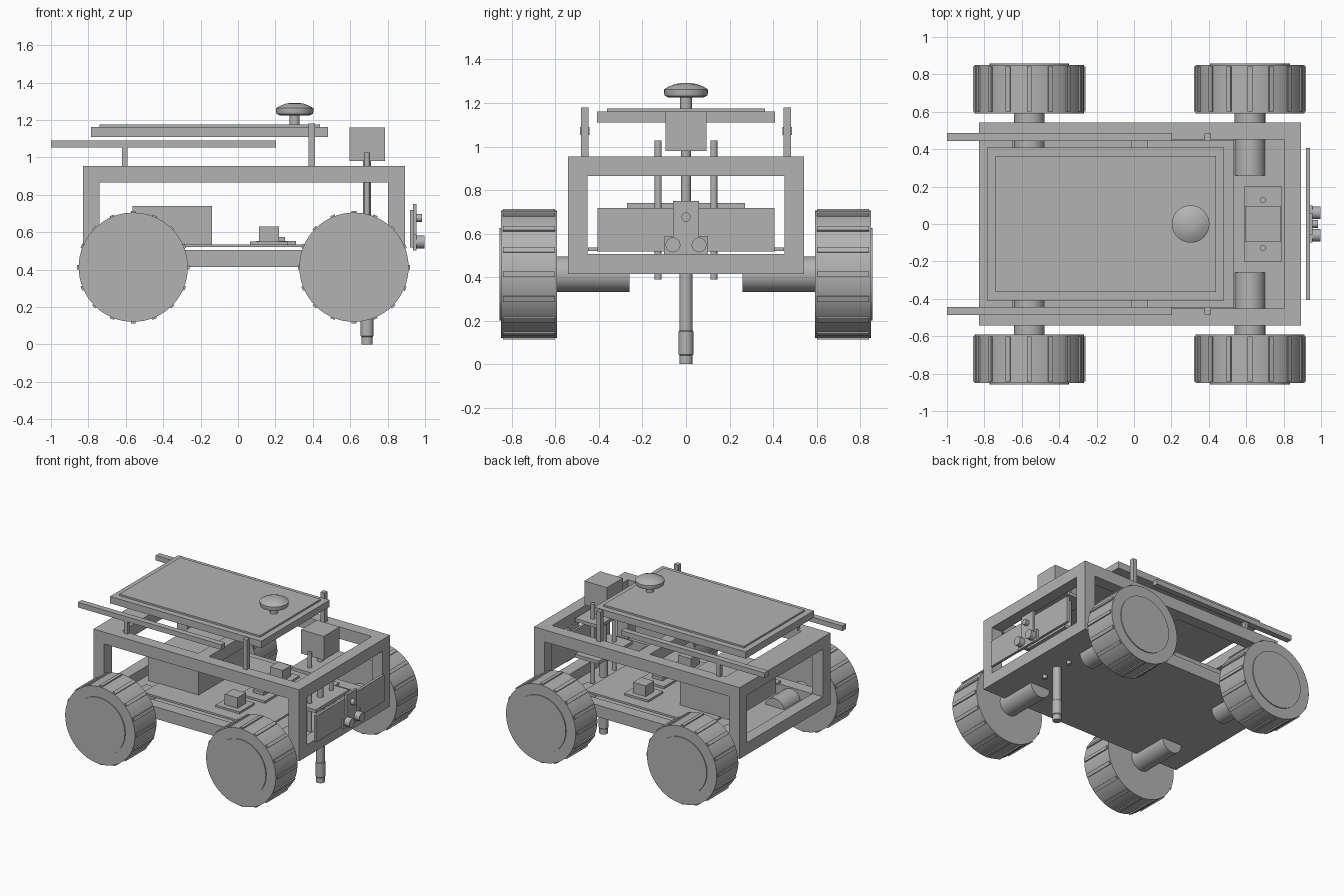
import bpy, bmesh, math
from mathutils import Matrix, Vector

if "Cube" in bpy.data.objects:
    bpy.data.objects.remove(bpy.data.objects["Cube"], do_unlink=True)

grey = bpy.data.materials.new("plain_grey")
grey.diffuse_color = (0.45, 0.45, 0.45, 1)
grey.use_nodes = True
grey.node_tree.nodes["Principled BSDF"].inputs["Base Color"].default_value = (0.45, 0.45, 0.45, 1)


def finish(name, bm, smooth=False):
    bmesh.ops.recalc_face_normals(bm, faces=bm.faces)
    me = bpy.data.meshes.new(name)
    bm.to_mesh(me)
    bm.free()
    me.materials.append(grey)
    ob = bpy.data.objects.new(name, me)
    bpy.context.collection.objects.link(ob)
    if smooth:
        bpy.ops.object.select_all(action='DESELECT')
        bpy.context.view_layer.objects.active = ob
        ob.select_set(True)
        bpy.ops.object.shade_smooth_by_angle(angle=math.radians(30))
    return ob


def add_box(bm, x, y, z):
    """Box from (min, max) pairs."""
    size = Matrix.Diagonal((x[1] - x[0], y[1] - y[0], z[1] - z[0], 1))
    mid = Vector((sum(x) / 2, sum(y) / 2, sum(z) / 2))
    bmesh.ops.create_cube(bm, size=1, matrix=Matrix.Translation(mid) @ size)


def box(name, x, y, z):
    bm = bmesh.new()
    add_box(bm, x, y, z)
    return finish(name, bm)


def lathe(name, origin, axis, profile, n=32):
    """Solid of revolution: profile is (radius, distance along axis)."""
    bm = bmesh.new()
    rot = Vector((0, 0, 1)).rotation_difference(Vector(axis)).to_matrix().to_4x4()
    rings = [[bm.verts.new((r * math.cos(2 * math.pi * i / n), r * math.sin(2 * math.pi * i / n), h))
              for i in range(n)] for r, h in profile]
    for a, b in zip(rings, rings[1:]):
        for i in range(n):
            bm.faces.new((a[i], a[(i + 1) % n], b[(i + 1) % n], b[i]))
    bm.faces.new(rings[0])
    bm.faces.new(rings[-1])
    bm.transform(Matrix.Translation(origin) @ rot)
    return finish(name, bm, True)


def rod(name, origin, axis, r, length):
    return lathe(name, origin, axis, [(r, 0), (r, length)])


# Box frame: twelve square beams, plus two upper crossbars
X0, X1, Y, Z0, Z1, T = -0.83, 0.893, 0.543, 0.415, 0.955, 0.09
bm = bmesh.new()
for z in ((Z0, Z0 + T), (Z1 - T, Z1)):
    for y in ((-Y, -Y + T), (Y - T, Y)):
        add_box(bm, (X0, X1), y, z)
    for x in ((X0, X0 + T), (X1 - T, X1)):
        add_box(bm, x, (-Y + T, Y - T), z)
for x in ((X0, X0 + T), (X1 - T, X1)):
    for y in ((-Y, -Y + T), (Y - T, Y)):
        add_box(bm, x, y, (Z0 + T, Z1 - T))
finish("frame", bm)
for name, x in (("rear_crossbar", -0.695), ("middle_crossbar", 0.03)):
    box(name, (x - 0.045, x + 0.045), (-Y + T, Y - T), (Z1 - T, Z1))

# Floor, equipment deck and battery
box("floor", (X0 + T, X1 - T), (-Y + T, Y - T), (Z0, Z0 + 0.015))
box("deck", (-0.48, 0.535), (-0.45, 0.45), (0.52, 0.535))
box("battery", (-0.565, -0.14), (-0.27, 0.27), (0.53, 0.74))

# Circuit boards with raised parts
for side, s in (("left", 1), ("right", -1)):
    y = 0.27 * s
    box(side + "_board", (0.065, 0.265), (y - 0.09, y + 0.09), (0.535, 0.55))
    box(side + "_module", (0.113, 0.22), (y - 0.05, y + 0.05), (0.55, 0.63))
box("centre_board", (0.10, 0.31), (-0.12, 0.12), (0.535, 0.552))
box("centre_chip", (0.16, 0.25), (-0.05, 0.05), (0.552, 0.575))

# Wheels with tread bars, and their drive cylinders
CZ = 0.413
for end, x in (("front", 0.62), ("rear", -0.56)):
    for side, s in (("left", 1), ("right", -1)):
        name = end + "_" + side
        lathe(name + "_tyre", (x, s * 0.592, CZ), (0, s, 0), [(0.292, 0), (0.292, 0.258)], 64)
        rod(name + "_hub", (x, s * 0.60, CZ), (0, s, 0), 0.213, 0.257)
        rod(name + "_drive", (x, s * 0.26, CZ), (0, s, 0), 0.082, 0.35)
        bm = bmesh.new()
        for i in range(16):
            tmp = bmesh.ops.create_cube(bm, size=1, matrix=Matrix.Translation((x, s * 0.721, CZ))
                                        @ Matrix.Rotation(i * math.pi / 8, 4, 'Y')
                                        @ Matrix.Translation((0.291, 0, 0))
                                        @ Matrix.Diagonal((0.018, 0.24, 0.025, 1)))
        finish(name + "_treads", bm)

# Roof panel with raised face
box("roof_panel", (-0.785, 0.482), (-0.408, 0.408), (1.11, 1.162))
box("roof_panel_face", (-0.74, 0.438), (-0.363, 0.363), (1.162, 1.175))

# Side rails and their uprights
for side, s in (("left", 1), ("right", -1)):
    y = 0.465 * s
    box(side + "_rail", (-1.0, 0.203), (y - 0.022, y + 0.022), (1.052, 1.09))
    box(side + "_rear_upright", (-0.62, -0.59), (y - 0.015, y + 0.015), (0.95, 1.055))
    box(side + "_front_upright", (0.378, 0.412), (y - 0.018, y + 0.018), (0.95, 1.18))

# Domed receiver on the roof
rod("receiver_stem", (0.303, 0, 1.17), (0, 0, 1), 0.027, 0.06)
lathe("receiver_dome", (0.303, 0, 1.225), (0, 0, 1),
      [(0.08, 0), (0.097, 0.008), (0.1, 0.02), (0.1, 0.038), (0.08, 0.05), (0.05, 0.062), (0.025, 0.066)], 48)

# Vertical probe with lift motor, guide rods and plates
PX = 0.69
box("lift_motor", (0.595, 0.785), (-0.095, 0.095), (0.98, 1.16))
for name, z in (("upper_guide_plate", 0.89), ("lower_guide_plate", 0.62)):
    box(name, (0.587, 0.79), (-0.2, 0.2), (z, z + 0.025))
for side, s in (("left", 1), ("right", -1)):
    rod(side + "_guide_rod", (PX, 0.128 * s, 0.39), (0, 0, 1), 0.016, 0.637)
rod("lift_screw", (PX, 0, 0.42), (0, 0, 1), 0.022, 0.57)
lathe("probe", (PX, 0, 0), (0, 0, 1),
      [(0.03, 0), (0.03, 0.04), (0.034, 0.045), (0.034, 0.15), (0.03, 0.155), (0.03, 0.64)])

# Front sensor panel
box("front_panel", (0.92, 0.94), (-0.407, 0.407), (0.518, 0.718))
box("sensor_bracket", (0.935, 0.955), (-0.06, 0.06), (0.58, 0.75))
box("sensor_bracket_base", (0.935, 0.955), (-0.1, 0.1), (0.503, 0.587))
for side, s in (("left", 1), ("right", -1)):
    rod(side + "_camera", (0.95, 0.06 * s, 0.548), (1, 0, 0), 0.034, 0.048)
rod("upper_camera", (0.95, 0, 0.676), (1, 0, 0), 0.021, 0.034)
